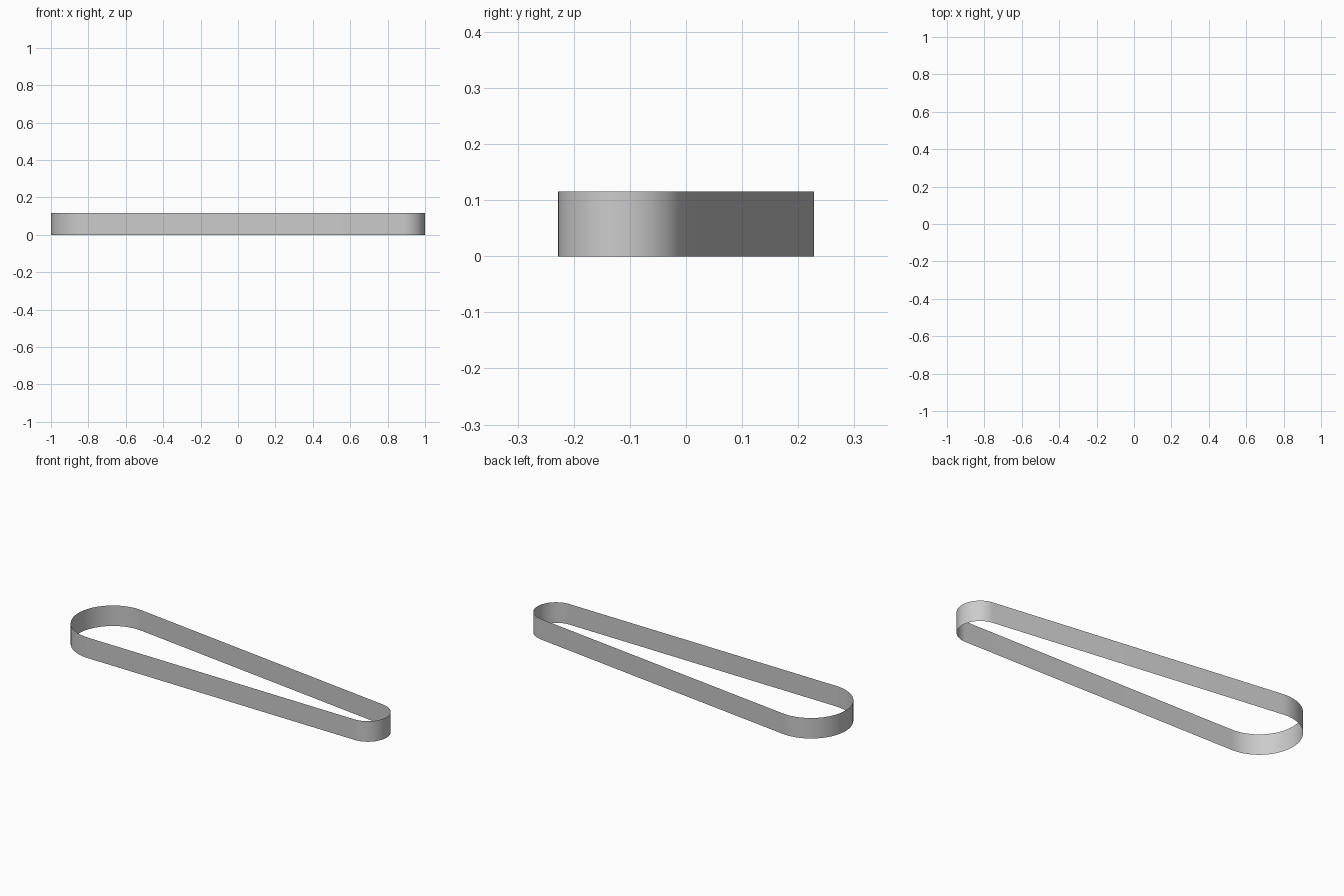
import bpy, bmesh, math
from mathutils import Vector

cube = bpy.data.objects.get("Cube")
if cube:
    bpy.data.objects.remove(cube, do_unlink=True)

HEIGHT = 0.115
STEPS = 40

# Two pulley circles that the belt wraps around
big_c, big_r = Vector((-0.786, 0.014)), 0.214
small_c, small_r = Vector((0.885, -0.113)), 0.115

# Angles of the outer tangent points
axis = small_c - big_c
tilt = math.atan2(axis.y, axis.x)
spread = math.acos((big_r - small_r) / axis.length)


def arc(centre, radius, start, end):
    angles = [start + (end - start) * i / STEPS for i in range(STEPS + 1)]
    return [centre + radius * Vector((math.cos(a), math.sin(a))) for a in angles]


outline = arc(big_c, big_r, tilt + spread, tilt + 2 * math.pi - spread)
outline += arc(small_c, small_r, tilt - spread, tilt + spread)

# Thin belt: the closed outline raised straight up
bm = bmesh.new()
low = [bm.verts.new((p.x, p.y, 0)) for p in outline]
high = [bm.verts.new((p.x, p.y, HEIGHT)) for p in outline]
for i in range(len(outline)):
    j = (i + 1) % len(outline)
    bm.faces.new((low[i], low[j], high[j], high[i]))
mesh = bpy.data.meshes.new("belt")
bm.to_mesh(mesh)
bm.free()
belt = bpy.data.objects.new("belt", mesh)
bpy.context.collection.objects.link(belt)

# Plain grey material
grey = bpy.data.materials.new("belt grey")
grey.use_nodes = True
colour = (0.6, 0.6, 0.6, 1)
grey.diffuse_color = colour
grey.node_tree.nodes["Principled BSDF"].inputs["Base Color"].default_value = colour
mesh.materials.append(grey)

# Smooth shading
bpy.context.view_layer.objects.active = belt
belt.select_set(True)
bpy.ops.object.shade_smooth_by_angle(angle=math.radians(30))
